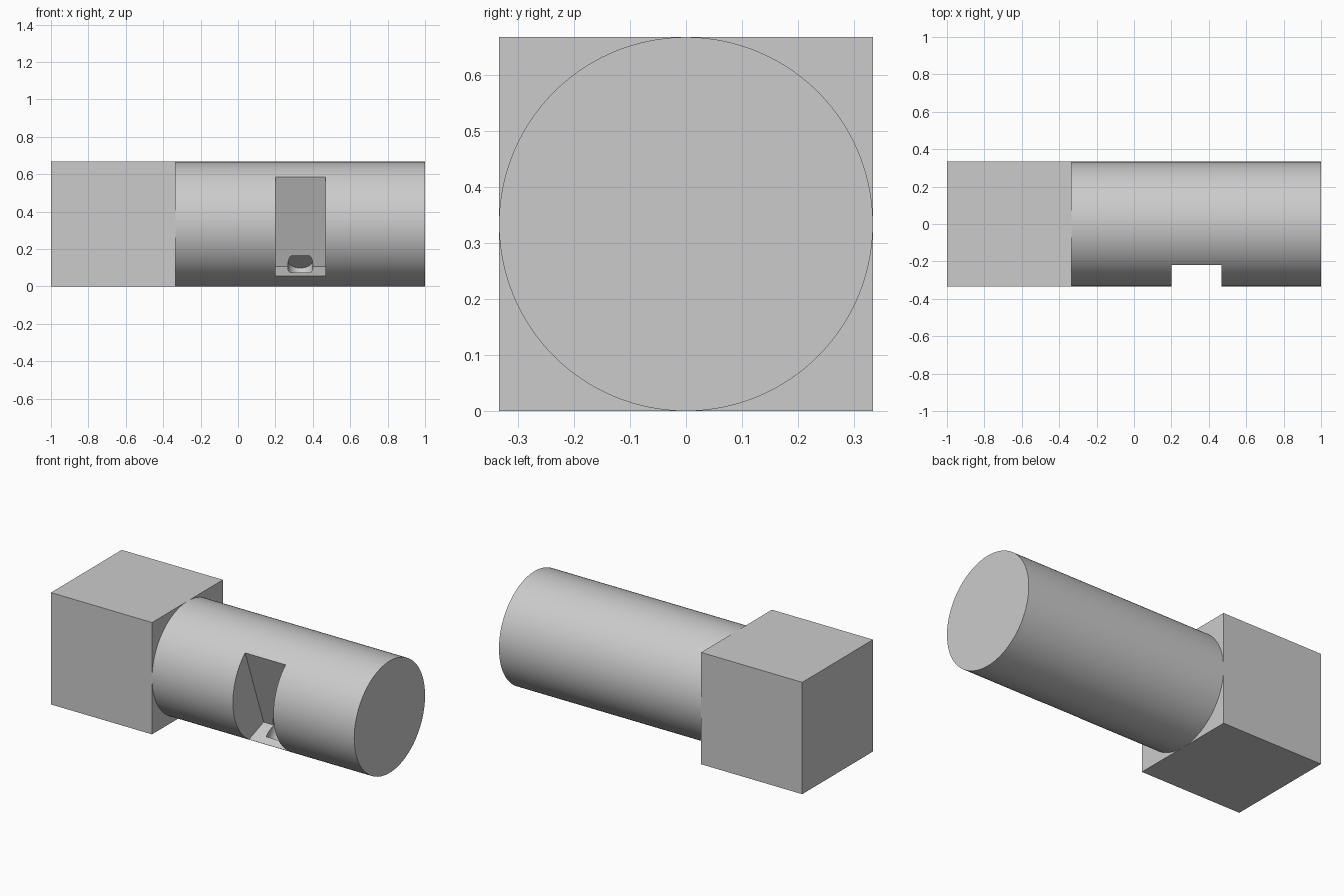
import bpy
from math import radians
from mathutils import Matrix, Vector

if "Cube" in bpy.data.objects:
    bpy.data.objects.remove(bpy.data.objects["Cube"], do_unlink=True)

R = 1 / 3                           # barrel radius and half the block size
CREASE = Vector((R, -0.044, 0.105))  # inner corner of the notch

grey = bpy.data.materials.new("plain grey")
grey.use_nodes = True
grey.diffuse_color = (0.6, 0.6, 0.6, 1)
grey.node_tree.nodes["Principled BSDF"].inputs["Base Color"].default_value = (0.6, 0.6, 0.6, 1)


def finish(name):
    obj = bpy.context.object
    obj.name = name
    obj.data.materials.append(grey)
    return obj


def box(name, size, center):
    bpy.ops.mesh.primitive_cube_add(size=1)
    obj = finish(name)
    obj.data.transform(Matrix.Translation(center) @ Matrix.Diagonal((*size, 1)))
    return obj


def cylinder(name, radius, depth, center, sides):
    bpy.ops.mesh.primitive_cylinder_add(vertices=sides, radius=radius, depth=depth)
    obj = finish(name)
    obj.data.transform(Matrix.Translation(center))
    return obj


def cut(target, cutter, tilt):
    """Tilt the cutter about the notch corner and subtract it."""
    cutter.data.transform(Matrix.Translation(CREASE) @ Matrix.Rotation(radians(tilt), 4, "X"))
    cutter.hide_render = True
    mod = target.modifiers.new("cut", "BOOLEAN")
    mod.operation, mod.solver, mod.object = "DIFFERENCE", "EXACT", cutter
    bpy.context.view_layer.objects.active = target
    bpy.ops.object.modifier_apply(modifier=mod.name)
    bpy.data.objects.remove(cutter, do_unlink=True)


# Square head block
box("head_block", (2 * R, 2 * R, 2 * R), (-2 * R, 0, R))

# Round barrel lying along x
barrel = cylinder("barrel", R, 4 * R, (0, 0, 0), 160)
barrel.data.transform(Matrix.Translation((R, 0, R)) @ Matrix.Rotation(radians(90), 4, "Y"))

# Tilted notch in the front, with a small round socket at its inner corner
cut(barrel, box("notch_cutter", (0.267, 0.6, 0.8), (0, -0.3, 0.4)), 20)
cut(barrel, cylinder("socket_cutter", R / 5, 0.115, (0, -0.01, -0.022), 48), -38)

# Smooth barrel with crisp edges
bpy.ops.object.select_all(action="DESELECT")
barrel.select_set(True)
bpy.context.view_layer.objects.active = barrel
bpy.ops.object.shade_smooth_by_angle(angle=radians(25))
